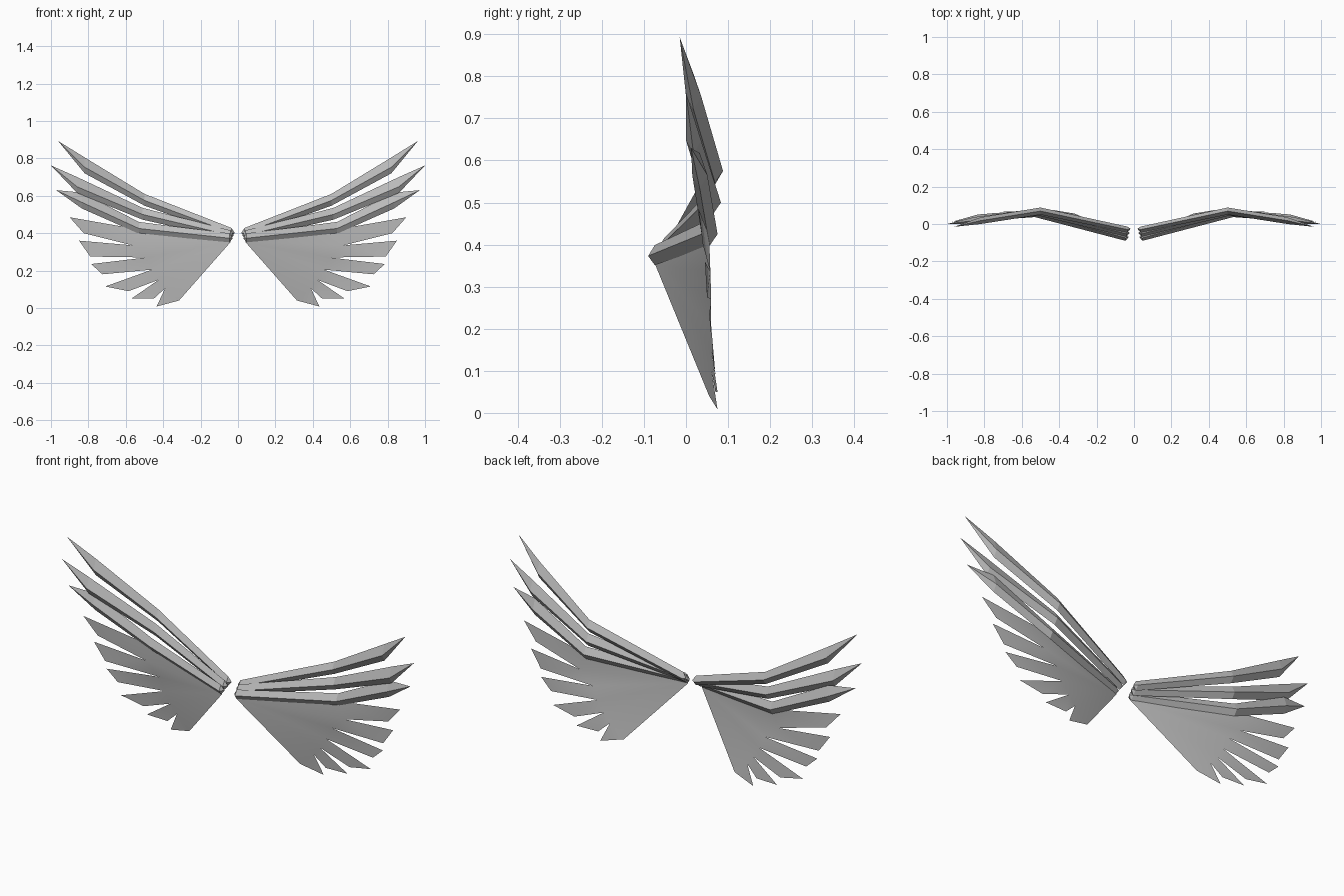
import bpy, bmesh
from mathutils import Vector

cube = bpy.data.objects.get("Cube")
if cube:
    bpy.data.objects.remove(cube, do_unlink=True)

grey = bpy.data.materials.new("feather_grey")
grey.use_nodes = True
colour = (0.5, 0.5, 0.5, 1)
grey.diffuse_color = colour
grey.node_tree.nodes["Principled BSDF"].inputs["Base Color"].default_value = colour


def finish(name, bm):
    mesh = bpy.data.meshes.new(name)
    bm.to_mesh(mesh)
    bm.free()
    mesh.materials.append(grey)
    obj = bpy.data.objects.new(name, mesh)
    bpy.context.collection.objects.link(obj)
    return obj


def blade(name, side, root, elbow, barb, tip):
    """Diamond-section quill: root point, root, elbow and barb rings, tip point."""
    bm = bmesh.new()

    def point(x, y, z):
        return bm.verts.new((side * x, y, z))

    def ring(centre, depth, up, down):
        x, y, z = centre
        return [point(x, y, z + up), point(x, y - depth, z),
                point(x, y, z - down), point(x, y + depth, z)]

    start = point(root[0] - 0.017, root[1] + 0.005, root[2])
    rings = [ring(root, 0.016, 0.026, 0.022),
             ring(elbow, 0.019, 0.035, 0.028),
             ring(barb, 0.018, 0.052, 0.033)]
    end = point(*tip)
    for i in range(4):
        j = (i + 1) % 4
        bm.faces.new((start, rings[0][j], rings[0][i]))
        for a, b in zip(rings, rings[1:]):
            bm.faces.new((a[i], a[j], b[j], b[i]))
        bm.faces.new((rings[2][i], rings[2][j], end))
    bmesh.ops.recalc_face_normals(bm, faces=bm.faces)
    finish(name, bm)


def fan(name, side):
    """Thin sheet of six overlapping feathers spreading from the root."""
    bm = bmesh.new()
    # each feather: tip, lower corner, notch below it
    feathers = [
        ((0.90, 0.03, 0.485), (0.825, 0.04, 0.40), (0.565, 0.058, 0.335)),
        ((0.85, 0.045, 0.36), (0.79, 0.05, 0.275), (0.49, 0.06, 0.27)),
        ((0.785, 0.055, 0.235), (0.725, 0.06, 0.18), (0.46, 0.06, 0.205)),
        ((0.71, 0.065, 0.115), (0.585, 0.07, 0.09), (0.425, 0.06, 0.15)),
        ((0.57, 0.075, 0.05), (0.45, 0.07, 0.05), (0.39, 0.06, 0.105)),
        ((0.435, 0.075, 0.008), (0.315, 0.055, 0.04), None)]

    def point(p):
        return bm.verts.new((side * p[0], p[1], p[2]))

    root = point((0.04, -0.073, 0.352))
    shoulder = point((0.04, -0.073, 0.38))
    upper = point((0.53, 0.055, 0.42))
    bm.faces.new((root, shoulder, upper))
    for tip, corner, notch in feathers:
        t, c = point(tip), point(corner)
        if notch:
            n = point(notch)
            bm.faces.new((root, upper, n))
            bm.faces.new((upper, t, c, n))
            upper = n
        else:
            bm.faces.new((root, upper, c))
            bm.faces.new((upper, t, c))
    if side > 0:
        bmesh.ops.reverse_faces(bm, faces=bm.faces)
    for f in bm.faces:
        f.normal_update()
        if f.normal.y > 0:
            f.normal_flip()
        f.smooth = True
    finish(name, bm)


# root, elbow, barb and tip centres of the three quills
quills = {
    "upper_quill": ((0.035, -0.03, 0.402), (0.50, 0.069, 0.575),
                    (0.82, 0.018, 0.753), (0.962, -0.015, 0.893)),
    "middle_quill": ((0.04, -0.052, 0.389), (0.51, 0.064, 0.50),
                     (0.86, 0.018, 0.648), (1.0, 0.0, 0.762)),
    "lower_quill": ((0.045, -0.074, 0.373), (0.53, 0.056, 0.425),
                    (0.835, 0.033, 0.565), (0.972, 0.012, 0.63)),
}
for label, side in (("left", 1), ("right", -1)):
    for part, path in quills.items():
        blade(f"{label}_{part}", side, *path)
    fan(f"{label}_feather_fan", side)
